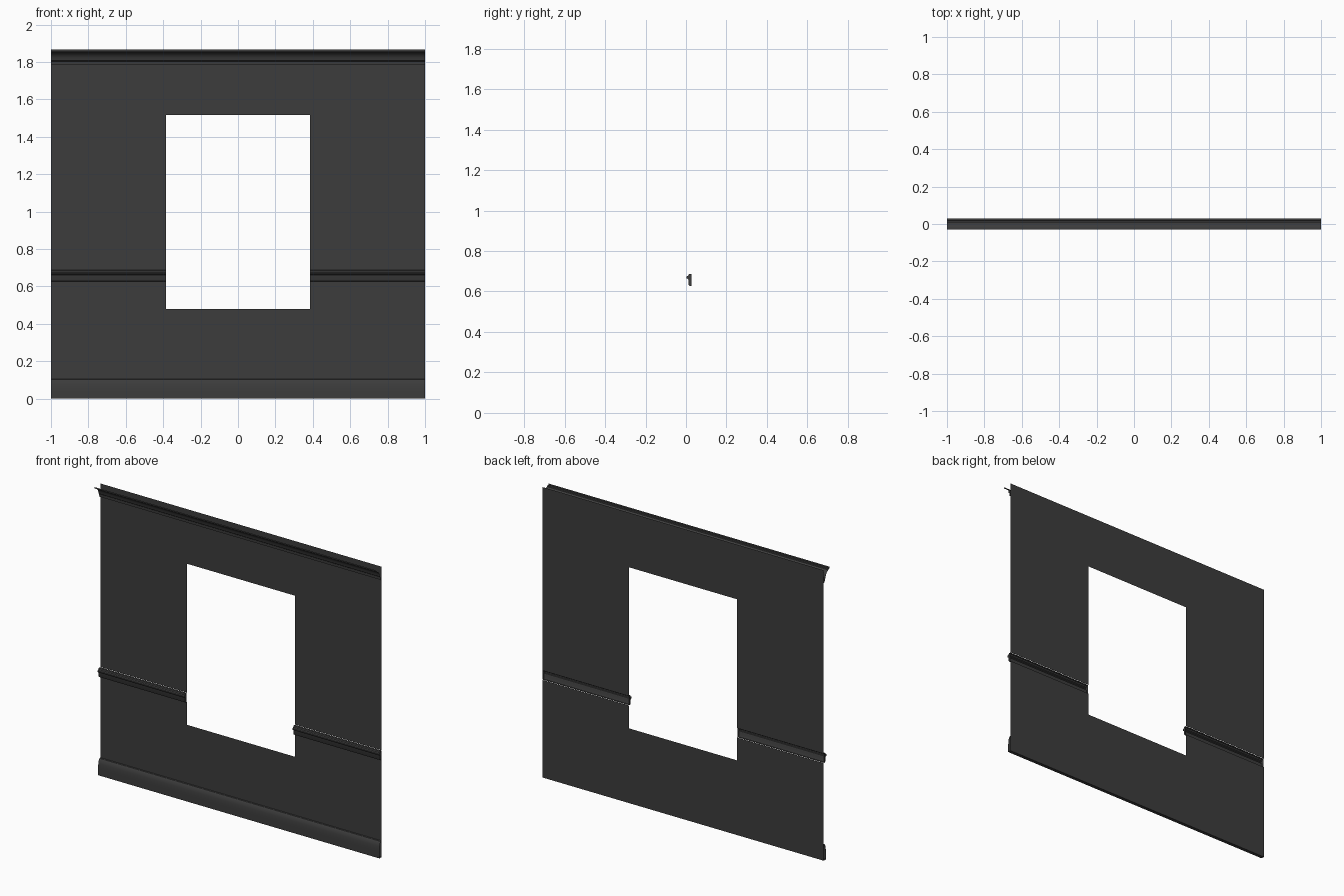
import bpy, bmesh

if "Cube" in bpy.data.objects:
    bpy.data.objects.remove(bpy.data.objects["Cube"])

BACK = 0.03          # y of the wall sheet
HALF_W = 0.385       # half width of the window opening

mat = bpy.data.materials.new("dark_grey")
mat.diffuse_color = (0.045, 0.045, 0.045, 1)
mat.use_nodes = True
mat.node_tree.nodes["Principled BSDF"].inputs["Base Color"].default_value = mat.diffuse_color


def finish(bm, name, smooth=False):
    mesh = bpy.data.meshes.new(name)
    bm.to_mesh(mesh)
    bm.free()
    obj = bpy.data.objects.new(name, mesh)
    bpy.context.collection.objects.link(obj)
    mesh.materials.append(mat)
    if smooth:
        bpy.ops.object.select_all(action='DESELECT')
        obj.select_set(True)
        bpy.context.view_layer.objects.active = obj
        bpy.ops.object.shade_smooth_by_angle(angle=0.6)
    return obj


def moulding(name, profile, x0, x1, caps=False):
    """Sweep a (y, z) profile, listed bottom to top, along x."""
    bm = bmesh.new()
    a = [bm.verts.new((x0, y, z)) for y, z in profile]
    b = [bm.verts.new((x1, y, z)) for y, z in profile]
    for i in range(len(profile) - 1):
        bm.faces.new((a[i], b[i], b[i + 1], a[i + 1]))
    if caps:
        bm.faces.new(a)
        bm.faces.new(b[::-1])
    return finish(bm, name, True)


# wall sheet: window opening in the middle, slot behind each rail
xs = [-1, -HALF_W, HALF_W, 1]
zs = [0, 0.48, 0.627, 0.687, 1.515, 1.866]
bm = bmesh.new()
grid = [[bm.verts.new((x, BACK, z)) for x in xs] for z in zs]
for r in range(5):
    for c in range(3):
        opening = c == 1 and r in (1, 2, 3)
        slot = c != 1 and r == 2
        if not (opening or slot):
            bm.faces.new((grid[r][c], grid[r][c + 1],
                          grid[r + 1][c + 1], grid[r + 1][c]))
finish(bm, "wall_panel")

# baseboard with a softly rounded top
moulding("baseboard", [(BACK, 0), (0.008, 0), (0.008, 0.05), (0.010, 0.075),
                       (0.015, 0.095), (0.022, 0.103), (BACK, 0.105)], -1, 1)

# crown moulding, open at the top
moulding("crown_moulding", [(BACK, 1.785), (0.020, 1.785), (0.019, 1.803),
                            (0.012, 1.808), (0.009, 1.824), (0.001, 1.839),
                            (-0.012, 1.848), (-0.018, 1.850),
                            (-0.020, 1.856), (-0.030, 1.857),
                            (-0.030, 1.866)], -1, 1)

# chair rails on each side of the window
rail = [(0.027, 0.627), (0.017, 0.628), (0.013, 0.634), (0.013, 0.655),
        (0.010, 0.662), (0.003, 0.664), (0.001, 0.669), (0.003, 0.674),
        (0.011, 0.678), (0.014, 0.686), (0.027, 0.687)]
moulding("chair_rail_left", rail, -1, -HALF_W, True)
moulding("chair_rail_right", rail, HALF_W, 1, True)
